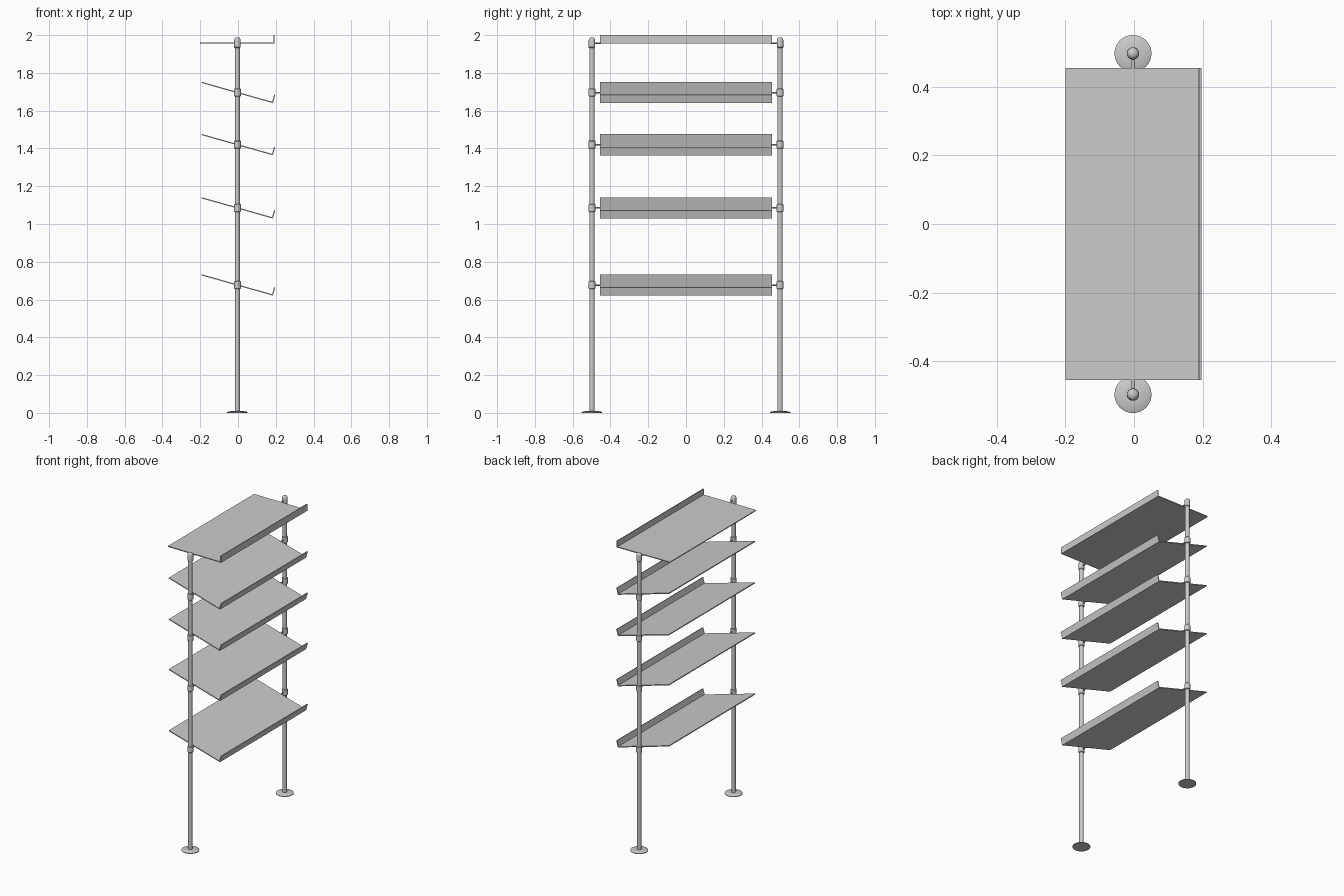
import bpy, bmesh
from math import sin, cos, pi, radians

if "Cube" in bpy.data.objects:
    bpy.data.objects.remove(bpy.data.objects["Cube"])

PX, PY = -0.003, 0.498          # pole axis
SIDES = 32
LEVELS = [(1.958, 0.2), (1.696, 15.8), (1.42, 15.8), (1.085, 15.8), (0.677, 15.8)]


def finish(name, bm, smooth=True):
    bmesh.ops.recalc_face_normals(bm, faces=bm.faces)
    me = bpy.data.meshes.new(name)
    bm.to_mesh(me)
    bm.free()
    ob = bpy.data.objects.new(name, me)
    bpy.context.collection.objects.link(ob)
    if smooth:
        bpy.ops.object.select_all(action='DESELECT')
        ob.select_set(True)
        bpy.context.view_layer.objects.active = ob
        bpy.ops.object.shade_smooth_by_angle(angle=radians(30))
    return ob


def lathe(name, profile, loc, direction=None):
    """Closed solid of revolution from (radius, height) points; direction=±1 lays it along y."""
    bm = bmesh.new()
    rings = []
    for r, h in profile:
        ring = []
        for i in range(SIDES):
            a = 2 * pi * i / SIDES
            p = (r * cos(a), r * sin(a), h)
            if direction:
                p = (p[0], h * direction, p[1])
            ring.append(bm.verts.new([c + o for c, o in zip(p, loc)]))
        rings.append(ring)
    for a, b in zip(rings, rings[1:]):
        for i in range(SIDES):
            j = (i + 1) % SIDES
            bm.faces.new((a[i], a[j], b[j], b[i]))
    bm.faces.new(rings[0])
    bm.faces.new(rings[-1])
    return finish(name, bm)


def shelf(name, z, tilt):
    """Thin tray with an upturned lip on the +x edge, tilted about the pole axis."""
    t = 0.003
    profile = [(-0.197, -t), (0.196, -t), (0.196, 0.042), (0.190, 0.042), (0.190, t), (-0.197, t)]
    c, s = cos(radians(tilt)), sin(radians(tilt))
    bm = bmesh.new()
    vs = [bm.verts.new((PX + x * c + h * s, -0.455, z - x * s + h * c)) for x, h in profile]
    face = bm.faces.new(vs)
    ext = bmesh.ops.extrude_face_region(bm, geom=[face], use_keep_orig=True)
    new = [v for v in ext['geom'] if isinstance(v, bmesh.types.BMVert)]
    bmesh.ops.translate(bm, verts=new, vec=(0, 0.91, 0))
    finish(name, bm, smooth=False)


# shelves
for n, (z, tilt) in enumerate(LEVELS):
    shelf(f"shelf_{n + 1}", z, tilt)

for label, side in (("front", -1), ("back", 1)):
    base = (PX, side * PY, 0)
    # upright pole and foot disc
    lathe(f"{label}_pole", [(0.0135, 0.004), (0.0135, 1.97)], base)
    lathe(f"{label}_foot", [(0.054, 0), (0.054, 0.004), (0.046, 0.008), (0.018, 0.010)], base)
    for n, (z, tilt) in enumerate(LEVELS):
        # domed cap at the top, plain clamp collars below
        if n == 0:
            prof = [(0.0145, -0.025), (0.0175, -0.022), (0.0175, 0.014), (0.016, 0.021), (0.012, 0.027), (0.006, 0.030)]
            lathe(f"{label}_cap", prof, (PX, side * PY, z))
        else:
            prof = [(0.0155, -0.021), (0.018, -0.018), (0.018, 0.018), (0.0155, 0.021)]
            lathe(f"{label}_collar_{n + 1}", prof, (PX, side * PY, z))
        # pivot pin from collar into shelf end
        lathe(f"{label}_pin_{n + 1}", [(0.004, 0), (0.004, 0.047)], (PX, side * PY, z), -side)
